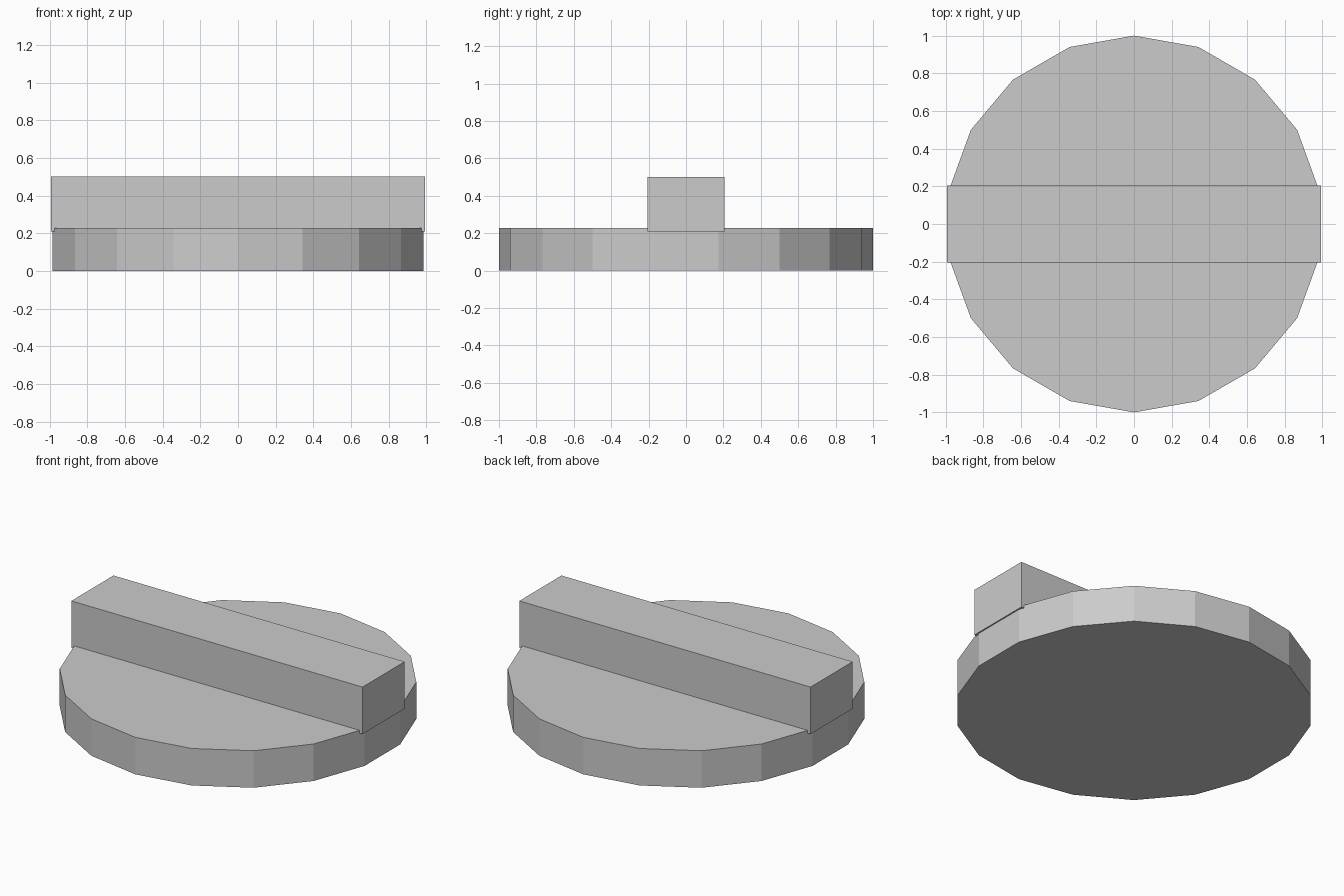
import bpy

if "Cube" in bpy.data.objects:
    bpy.data.objects.remove(bpy.data.objects["Cube"])

# round low-poly base disc, 18 sides
bpy.ops.mesh.primitive_cylinder_add(vertices=18, radius=1.0, depth=0.228, location=(0, 0, 0.114))
bpy.context.object.name = "base_disc"

# straight grip bar across the disc, sunk slightly into it
bpy.ops.mesh.primitive_cube_add(size=1, location=(0, 0, 0.355))
bar = bpy.context.object
bar.name = "grip_bar"
bar.scale = (1.986, 0.41, 0.29)
bpy.ops.object.transform_apply(location=False, rotation=False, scale=True)
